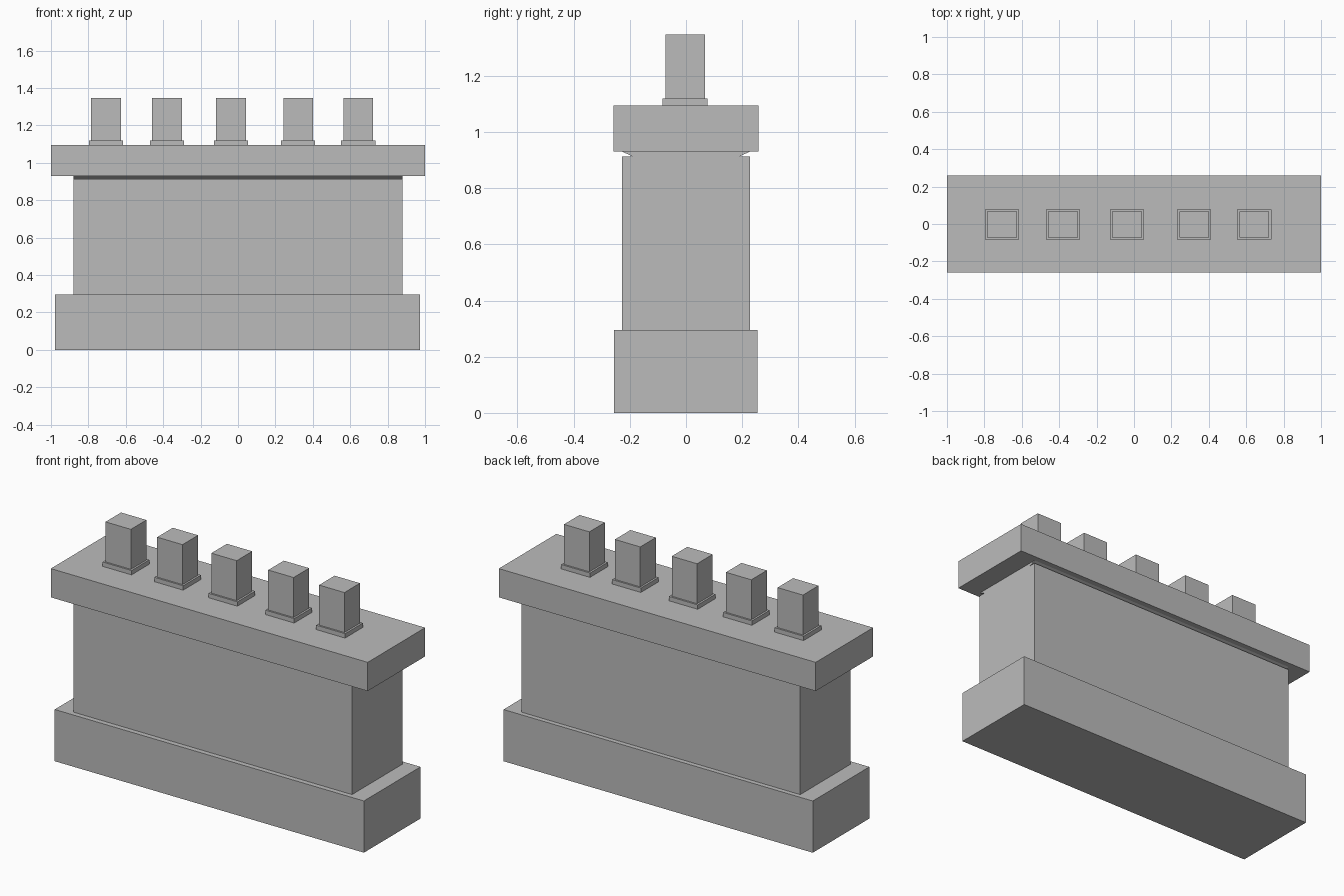
import bpy
import bmesh

cube = bpy.data.objects.get("Cube")
if cube:
    bpy.data.objects.remove(cube, do_unlink=True)

stone = bpy.data.materials.new("grey stone")
stone.use_nodes = True
colour = (0.5, 0.5, 0.5, 1)
stone.diffuse_color = colour
for node in stone.node_tree.nodes:
    if node.type == 'BSDF_PRINCIPLED':
        node.inputs["Base Color"].default_value = colour


def extrude_profile(name, profile, x0, x1):
    """Closed prism: a (y, z) outline swept along x."""
    bm = bmesh.new()
    face = bm.faces.new([bm.verts.new((x0, y, z)) for y, z in profile])
    swept = bmesh.ops.extrude_face_region(bm, geom=[face])["geom"]
    verts = [v for v in swept if isinstance(v, bmesh.types.BMVert)]
    bmesh.ops.translate(bm, verts=verts, vec=(x1 - x0, 0, 0))
    bmesh.ops.recalc_face_normals(bm, faces=bm.faces)
    mesh = bpy.data.meshes.new(name)
    bm.to_mesh(mesh)
    bm.free()
    mesh.materials.append(stone)
    obj = bpy.data.objects.new(name, mesh)
    bpy.context.collection.objects.link(obj)
    return obj


def box(name, x, y, half_x, half_y, z0, z1):
    outline = [(y - half_y, z0), (y + half_y, z0), (y + half_y, z1), (y - half_y, z1)]
    return extrude_profile(name, outline, x - half_x, x + half_x)


# Plinth and overhanging cap
box("plinth", -0.002, -0.001, 0.976, 0.255, 0, 0.295)
box("cap", 0, 0, 1, 0.259, 0.93, 1.094)

# Shaft with an undercut groove along the front and back below the cap
half = [(0.227, 0.295), (0.227, 0.913), (0.19, 0.913), (0.227, 0.93)]
outline = half + [(-y, z) for y, z in reversed(half)]
extrude_profile("shaft", outline, -0.88, 0.879)

# Row of square pots, each on a thin collar
for i, x in enumerate((-0.705, -0.379, -0.037, 0.322, 0.643), 1):
    box(f"pot_collar_{i}", x, -0.003, 0.091, 0.08, 1.094, 1.119)
    box(f"pot_{i}", x, -0.003, 0.08, 0.07, 1.119, 1.347)
